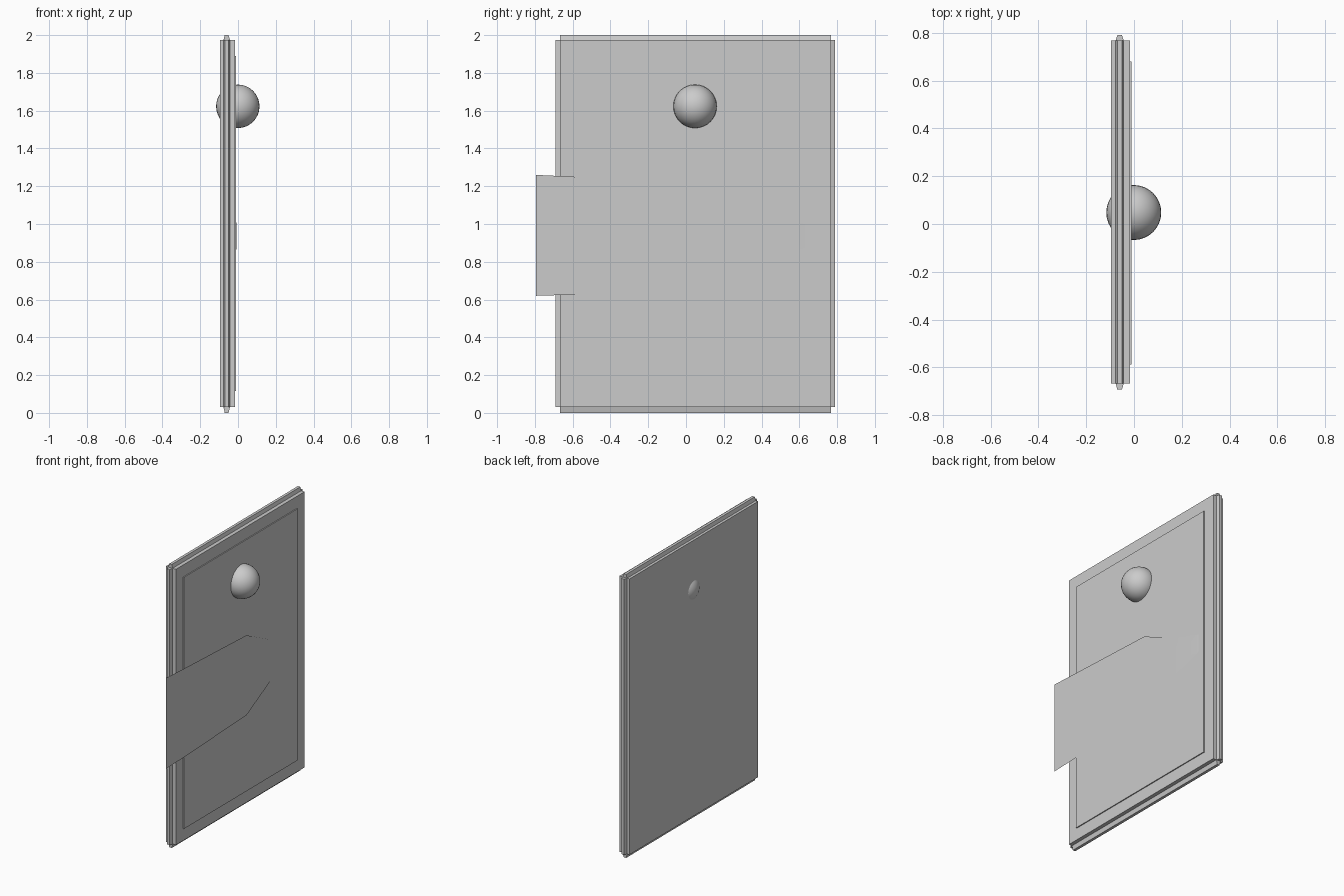
import bpy, bmesh
from mathutils import Vector

if "Cube" in bpy.data.objects:
    bpy.data.objects.remove(bpy.data.objects["Cube"])


def add_object(name, bm, smooth=False):
    mesh = bpy.data.meshes.new(name)
    bm.to_mesh(mesh)
    bm.free()
    for p in mesh.polygons:
        p.use_smooth = smooth
    ob = bpy.data.objects.new(name, mesh)
    bpy.context.collection.objects.link(ob)
    return ob


def add_box(bm, lo, hi):
    verts = bmesh.ops.create_cube(bm, size=1)["verts"]
    for v in verts:
        v.co = Vector([a if c < 0 else b for c, a, b in zip(v.co, lo, hi)])
    return verts


# Slab with a tapered ridge running along each of its four edges
X0, X1, Y0, Y1, Z0, Z1 = -0.096, -0.017, -0.667, 0.767, 0.03, 1.975
MID, BASE, TIP = -0.06, 0.017, 0.010
bm = bmesh.new()
add_box(bm, (X0, Y0, Z0), (X1, Y1, Z1))
ridges = [  # lower corner, upper corner, axis, outermost position
    ((Y0 - 0.025, Z0), (Y0, Z1), 1, Y0 - 0.025),
    ((Y1, Z0), (Y1 + 0.023, Z1), 1, Y1 + 0.023),
    ((Y0, 0.0), (Y1, Z0), 2, 0.0),
    ((Y0, Z1), (Y1, 2.0), 2, 2.0),
]
for lo, hi, axis, outer in ridges:
    for v in add_box(bm, (MID - BASE, *lo), (MID + BASE, *hi)):
        if abs(v.co[axis] - outer) < 1e-4:
            v.co.x = MID + (TIP if v.co.x > MID else -TIP)
add_object("frame_slab", bm)

# Raised front panel
bm = bmesh.new()
add_box(bm, (-0.03, -0.588, 0.115), (-0.010, 0.68, 1.89))
add_object("raised_panel", bm)

# Ball set through the slab
bpy.ops.mesh.primitive_uv_sphere_add(segments=32, ring_count=16, radius=0.115,
                                     location=(-0.001, 0.048, 1.623))
ball = bpy.context.object
ball.name = "ball"
bpy.ops.object.shade_smooth()

# Thin tapering sheet lying on the panel: (x, y, bottom z, top z)
stations = [(-0.004, -0.795, 0.62, 1.26), (-0.004, -0.59, 0.626, 1.25),
            (-0.004, 0.10, 0.655, 1.22), (-0.005, 0.36, 0.79, 1.09),
            (-0.006, 0.60, 0.86, 1.01), (-0.008, 0.63, 0.875, 1.0)]
bm = bmesh.new()
rows = [[bm.verts.new((x, y, b + (t - b) * i / 4)) for i in range(5)]
        for x, y, b, t in stations]
for r, s in zip(rows, rows[1:]):
    for i in range(4):
        bm.faces.new((r[i], s[i], s[i + 1], r[i + 1]))
add_object("tapered_sheet", bm, smooth=True)
